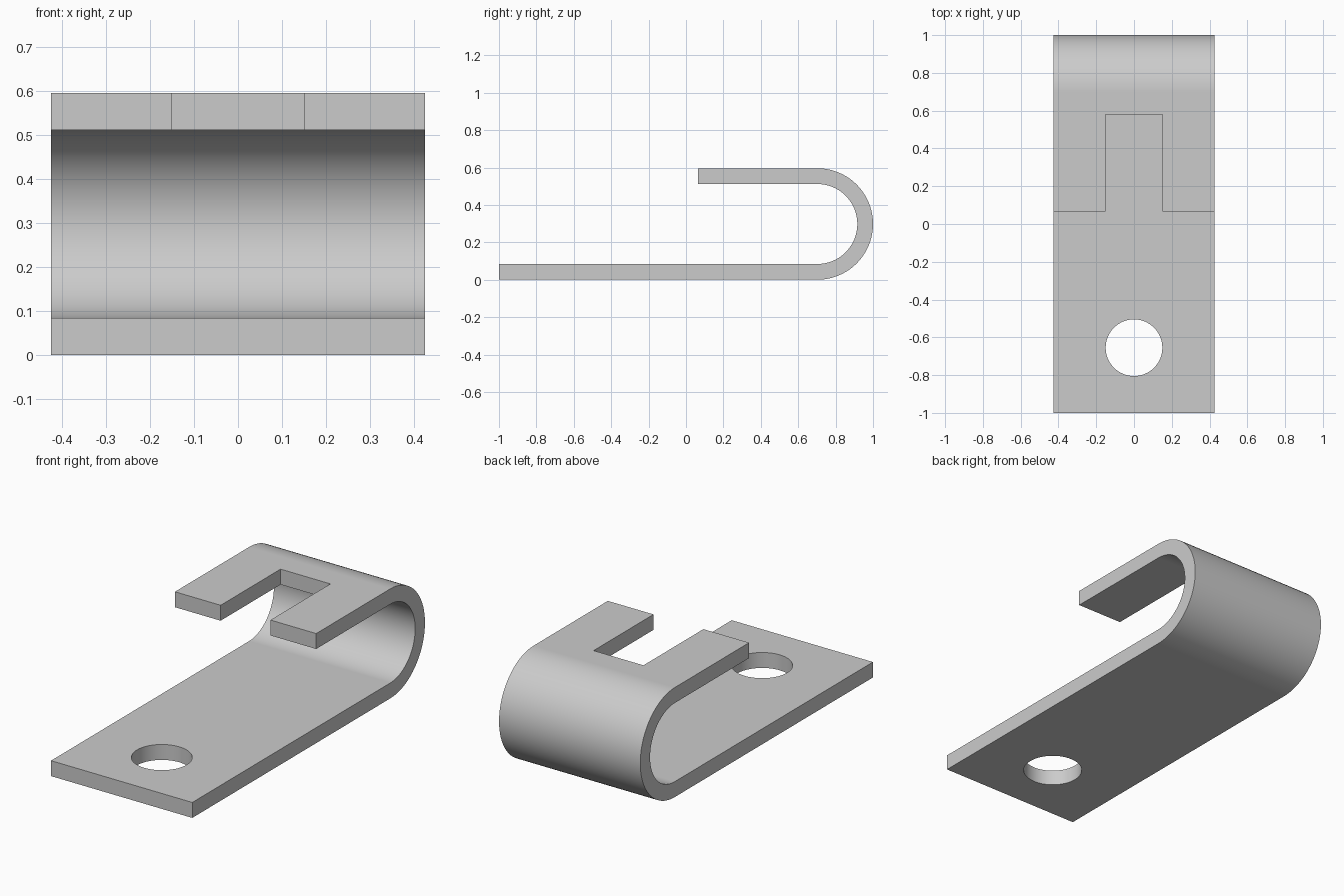
import bpy
import bmesh
import math

if "Cube" in bpy.data.objects:
    bpy.data.objects.remove(bpy.data.objects["Cube"])

HALF_WIDTH = 0.425
THICK = 0.084
OUTER = 0.298            # outer bend radius
BEND_Y = 1 - OUTER       # bend centre
LIP_Y = 0.065            # front end of the upper leg
SLOT_HALF, SLOT_END = 0.15, 0.58
HOLE_Y, HOLE_R = -0.655, 0.15
SEGMENTS = 40

steel = bpy.data.materials.new("plain grey")
steel.use_nodes = True
grey = (0.6, 0.6, 0.6, 1)
steel.diffuse_color = grey
steel.node_tree.nodes["Principled BSDF"].inputs["Base Color"].default_value = grey


def arc(radius):
    """Half circle from the lower leg round to the upper leg, as (y, z)."""
    angles = [math.pi * (i / SEGMENTS - 0.5) for i in range(SEGMENTS + 1)]
    return [(BEND_Y + radius * math.cos(a), OUTER + radius * math.sin(a)) for a in angles]


def cut(target, name):
    """Subtract the active primitive from the target, then discard it."""
    cutter = bpy.context.object
    cutter.name = name
    cutter.hide_render = True
    cutter.data.materials.append(steel)
    mod = target.modifiers.new(name, "BOOLEAN")
    mod.operation = "DIFFERENCE"
    mod.solver = "EXACT"
    mod.object = cutter
    bpy.ops.object.select_all(action="DESELECT")
    target.select_set(True)
    bpy.context.view_layer.objects.active = target
    bpy.ops.object.modifier_apply(modifier=mod.name)
    bpy.data.objects.remove(cutter)


# Bent strip: J-shaped side profile extruded across the width
profile = ([(-1, 0)] + arc(OUTER) + [(LIP_Y, 2 * OUTER), (LIP_Y, 2 * OUTER - THICK)]
           + arc(OUTER - THICK)[::-1] + [(-1, THICK)])
bm = bmesh.new()
side = bm.faces.new([bm.verts.new((-HALF_WIDTH, y, z)) for y, z in profile])
swept = bmesh.ops.extrude_face_region(bm, geom=[side])["geom"]
bmesh.ops.translate(bm, vec=(2 * HALF_WIDTH, 0, 0),
                    verts=[v for v in swept if isinstance(v, bmesh.types.BMVert)])
bmesh.ops.recalc_face_normals(bm, faces=bm.faces)
mesh = bpy.data.meshes.new("bent_strip")
bm.to_mesh(mesh)
bm.free()
strip = bpy.data.objects.new("bent_strip", mesh)
bpy.context.collection.objects.link(strip)
mesh.materials.append(steel)

# Round screw hole in the lower leg
bpy.ops.mesh.primitive_cylinder_add(vertices=64, radius=HOLE_R, depth=4 * THICK,
                                    location=(0, HOLE_Y, THICK / 2))
cut(strip, "hole_cutter")

# Open slot in the upper leg
slot_start = LIP_Y - 0.1
bpy.ops.mesh.primitive_cube_add(size=1, location=(0, (slot_start + SLOT_END) / 2, 2 * OUTER))
bpy.context.object.scale = (2 * SLOT_HALF, SLOT_END - slot_start, 4 * THICK)
bpy.context.view_layer.update()
cut(strip, "slot_cutter")

# Smooth bend and hole, crisp edges, flat legs
bpy.ops.object.shade_smooth_by_angle(angle=math.radians(30))
weighted = strip.modifiers.new("flat_legs", "WEIGHTED_NORMAL")
weighted.keep_sharp = True
